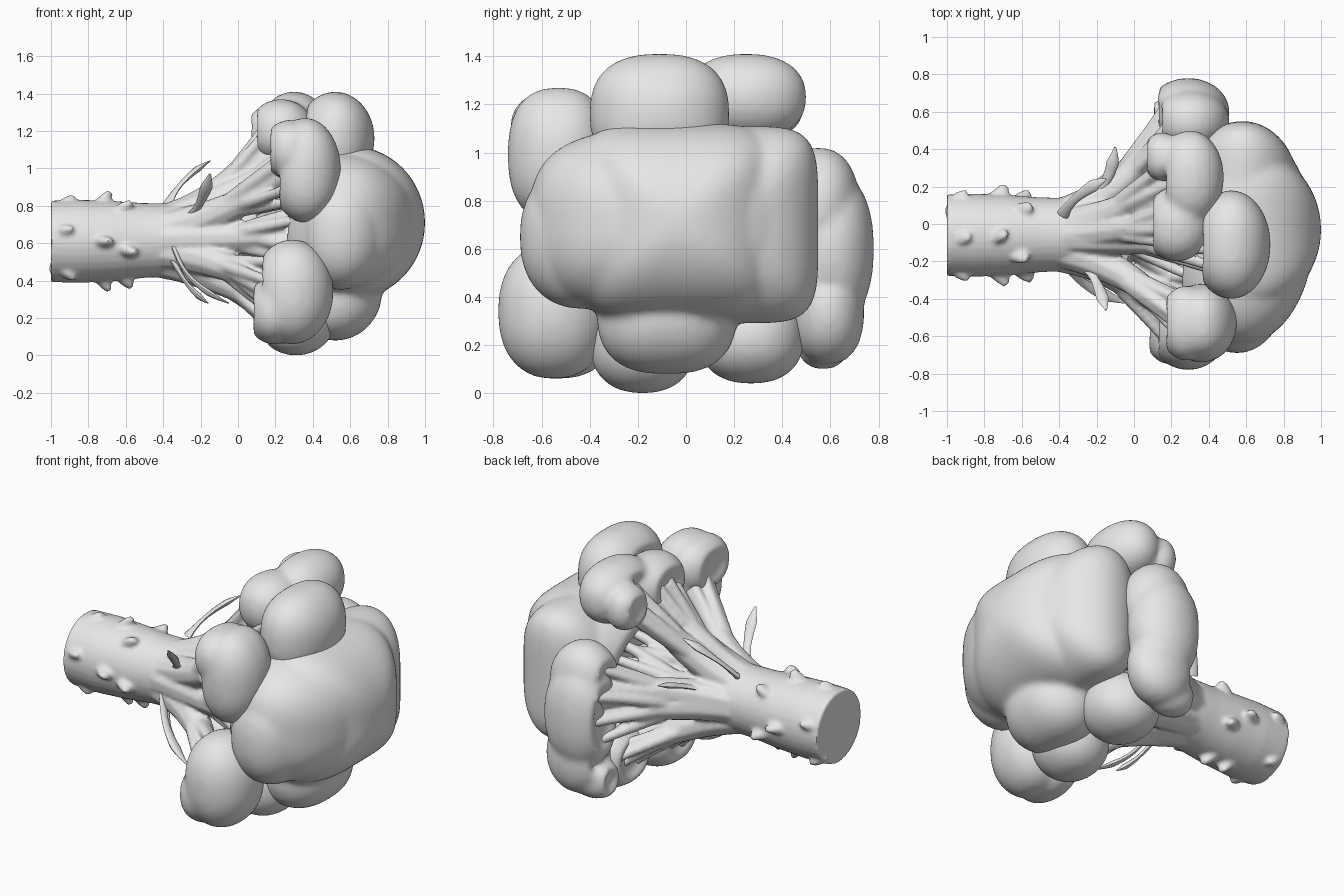
import bpy, bmesh, math, random
from mathutils import Vector

random.seed(4)
cube = bpy.data.objects.get("Cube")
if cube:
    bpy.data.objects.remove(cube, do_unlink=True)

grey = bpy.data.materials.new("plain grey")
grey.use_nodes = True
grey.diffuse_color = (0.8, 0.8, 0.8, 1)
grey.node_tree.nodes["Principled BSDF"].inputs["Base Color"].default_value = (0.8, 0.8, 0.8, 1)


def finish(bm, name, voxel=0, smooth=0):
    """Turn a bmesh into an object, fusing its pieces when a voxel size is given."""
    bmesh.ops.recalc_face_normals(bm, faces=bm.faces)
    me = bpy.data.meshes.new(name)
    bm.to_mesh(me)
    bm.free()
    ob = bpy.data.objects.new(name, me)
    bpy.context.collection.objects.link(ob)
    if voxel:
        fuse = ob.modifiers.new("fuse", 'REMESH')
        fuse.mode = 'VOXEL'
        fuse.voxel_size = voxel
        soft = ob.modifiers.new("soften", 'SMOOTH')
        soft.factor = 0.5
        soft.iterations = smooth
        dg = bpy.context.evaluated_depsgraph_get()
        fused = bpy.data.meshes.new_from_object(ob.evaluated_get(dg))
        ob.modifiers.clear()
        ob.data = fused
        fused.name = name
        bpy.data.meshes.remove(me)
    ob.data.materials.clear()
    ob.data.materials.append(grey)
    bpy.ops.object.select_all(action='DESELECT')
    ob.select_set(True)
    bpy.context.view_layer.objects.active = ob
    bpy.ops.object.shade_smooth_by_angle(angle=math.radians(50))


def lobe(bm, centre, radii, box=2.3):
    """Rounded box lobe, hollowed in the middle of the side that faces the stalk."""
    verts = bmesh.ops.create_icosphere(bm, subdivisions=5, radius=1)["verts"]
    for v in verts:
        u = v.co.normalized()
        side = (abs(u.y) ** box + abs(u.z) ** box) ** (1 / box)
        p = u / math.sqrt(u.x ** 2 + side ** 2)
        hollow = max(0, (-u.x - 0.72) / 0.28)
        p.x += 0.4 * hollow * hollow * (3 - 2 * hollow)
        v.co = Vector(centre) + Vector([a * b for a, b in zip(p, radii)])


def bezier(a, b, c, t):
    return a * (1 - t) ** 2 + b * 2 * t * (1 - t) + c * t * t


def tube(bm, path, radii, sides=10, flat=1.0, steps=14):
    """Tapered tube along a quadratic curve through three control points."""
    a, b, c = [Vector(p) for p in path]
    rings = []
    for i in range(steps + 1):
        t = i / steps
        p = bezier(a, b, c, t)
        d = ((b - a) * (1 - t) + (c - b) * t).normalized()
        s = d.cross(Vector((0.1, 0.25, 1))).normalized()
        n = s.cross(d)
        f = t * (len(radii) - 1)
        k = min(int(f), len(radii) - 2)
        r = radii[k] + (radii[k + 1] - radii[k]) * (f - k)
        rings.append([bm.verts.new(p + r * (s * math.cos(w) + n * flat * math.sin(w)))
                      for w in [2 * math.pi * j / sides for j in range(sides)]])
    for r0, r1 in zip(rings, rings[1:]):
        for j in range(sides):
            k = (j + 1) % sides
            bm.faces.new((r0[j], r0[k], r1[k], r1[j]))
    bm.faces.new(rings[0][::-1])
    bm.faces.new(rings[-1])


# Stalk, which also collects the branches and leaf scars
AXIS = Vector((0, -0.06, 0.61))
stalk = bmesh.new()
tube(stalk, [(-1, -0.06, 0.61), (-0.5, -0.06, 0.61), (0.0, -0.05, 0.63)],
     [0.218, 0.222, 0.214, 0.2, 0.195, 0.19, 0.16], sides=32, steps=24)


def branch(centre, radii):
    """Thick limb from the stalk into a lobe, fanning out into thin stems."""
    end = Vector(centre) - Vector((0.4 * radii[0], 0, 0))
    out = ((end - AXIS) * Vector((0, 1, 1))).normalized()
    start = AXIS + out * 0.10 + Vector((-0.42, 0, 0))
    bend = AXIS + out * 0.17 + Vector((-0.08, 0, 0))
    tube(stalk, [start, bend, end], [0.095, 0.095, 0.085, 0.065, 0.045])
    for i in range(7):
        w = 2 * math.pi * i / 7 + random.uniform(-0.3, 0.3)
        off = Vector((random.uniform(-0.02, 0.05), math.cos(w) * radii[1] * 0.55,
                      math.sin(w) * radii[2] * 0.55))
        base = bezier(start, bend, end, random.uniform(0.35, 0.6))
        mid = base.lerp(end + off, 0.5) + off * 0.12
        tube(stalk, [base, mid, end + off], [0.045, 0.038, 0.03, 0.03], sides=8)


def floret(name, *lobes):
    """Fuse some lobes into one head and grow a branch into each large lobe."""
    bm = bmesh.new()
    for args in lobes:
        lobe(bm, *args)
        if min(args[1]) > 0.16:
            branch(*args[:2])
    finish(bm, name, voxel=0.018, smooth=7)


# Floret heads: each lobe has a centre, radii and, where squarer, a boxiness
floret("main_head",
       ((0.56, -0.06, 0.71), (0.40, 0.59, 0.39), 2.9),
       ((0.60, -0.03, 0.71), (0.40, 0.43, 0.41), 4.5),
       ((0.58, 0.19, 0.70), (0.30, 0.36, 0.41), 5),
       ((0.55, -0.42, 0.65), (0.24, 0.27, 0.30)),
       ((0.52, -0.08, 0.34), (0.25, 0.29, 0.26), 2.6))
floret("top_floret", ((0.52, -0.11, 1.16), (0.21, 0.29, 0.25), 2.5))
floret("top_back_floret",
       ((0.30, 0.25, 1.23), (0.18, 0.25, 0.18)),
       ((0.23, 0.00, 1.20), (0.18, 0.20, 0.17)),
       ((0.15, 0.36, 1.20), (0.11, 0.13, 0.13)))
floret("front_upper_floret",
       ((0.36, -0.53, 0.99), (0.19, 0.21, 0.28), 2.5),
       ((0.28, -0.53, 1.10), (0.15, 0.20, 0.16)))
floret("front_lower_floret",
       ((0.29, -0.55, 0.34), (0.22, 0.23, 0.28)),
       ((0.19, -0.53, 0.24), (0.15, 0.22, 0.18)))
floret("bottom_floret", ((0.31, -0.18, 0.21), (0.22, 0.22, 0.21)))
floret("bottom_back_floret", ((0.32, 0.27, 0.23), (0.22, 0.22, 0.19)))
floret("back_floret",
       ((0.30, 0.55, 0.77), (0.21, 0.17, 0.25)),
       ((0.29, 0.60, 0.60), (0.22, 0.18, 0.32)),
       ((0.31, 0.59, 0.34), (0.20, 0.15, 0.22)),
       ((0.22, 0.57, 0.22), (0.16, 0.11, 0.12)))

# Leaf scars in rings around the stalk: position, first angle, how many, length
for x, first, count, length in [(-0.92, 20, 5, 0.03), (-0.72, 0, 4, 0.06), (-0.59, 50, 5, 0.04)]:
    for i in range(count):
        w = math.radians(first + 360 * i / count)
        d = Vector((0, math.cos(w), math.sin(w)))
        p = AXIS + Vector((x + random.uniform(-0.02, 0.02), 0, 0))
        tube(stalk, [p + d * 0.17 - Vector((0.02, 0, 0)), p + d * 0.225,
                     p + d * (0.205 + length) + Vector((0.03, 0, 0))],
             [0.07, 0.055, 0.038, 0.022], flat=0.7)
finish(stalk, "stalk_and_branches", voxel=0.012, smooth=4)


def leaf(name, *path):
    """Slender flattened leaf curling off the stalk."""
    bm = bmesh.new()
    tube(bm, path, [0.035, 0.025, 0.022, 0.028, 0.034, 0.006], flat=0.5)
    finish(bm, name)


leaf("lower_front_leaf", (-0.34, -0.22, 0.62), (-0.33, -0.32, 0.40), (-0.05, -0.42, 0.28))
leaf("lower_front_leaflet", (-0.34, -0.22, 0.50), (-0.28, -0.30, 0.36), (-0.16, -0.34, 0.28))
leaf("upper_front_leaf", (-0.26, -0.22, 0.74), (-0.19, -0.30, 0.80), (-0.15, -0.46, 0.97))
leaf("upper_back_leaf", (-0.38, 0.05, 0.80), (-0.32, 0.16, 0.94), (-0.15, 0.24, 1.04))
leaf("back_leaf", (-0.26, 0.12, 0.70), (-0.12, 0.20, 0.74), (-0.10, 0.41, 0.80))
